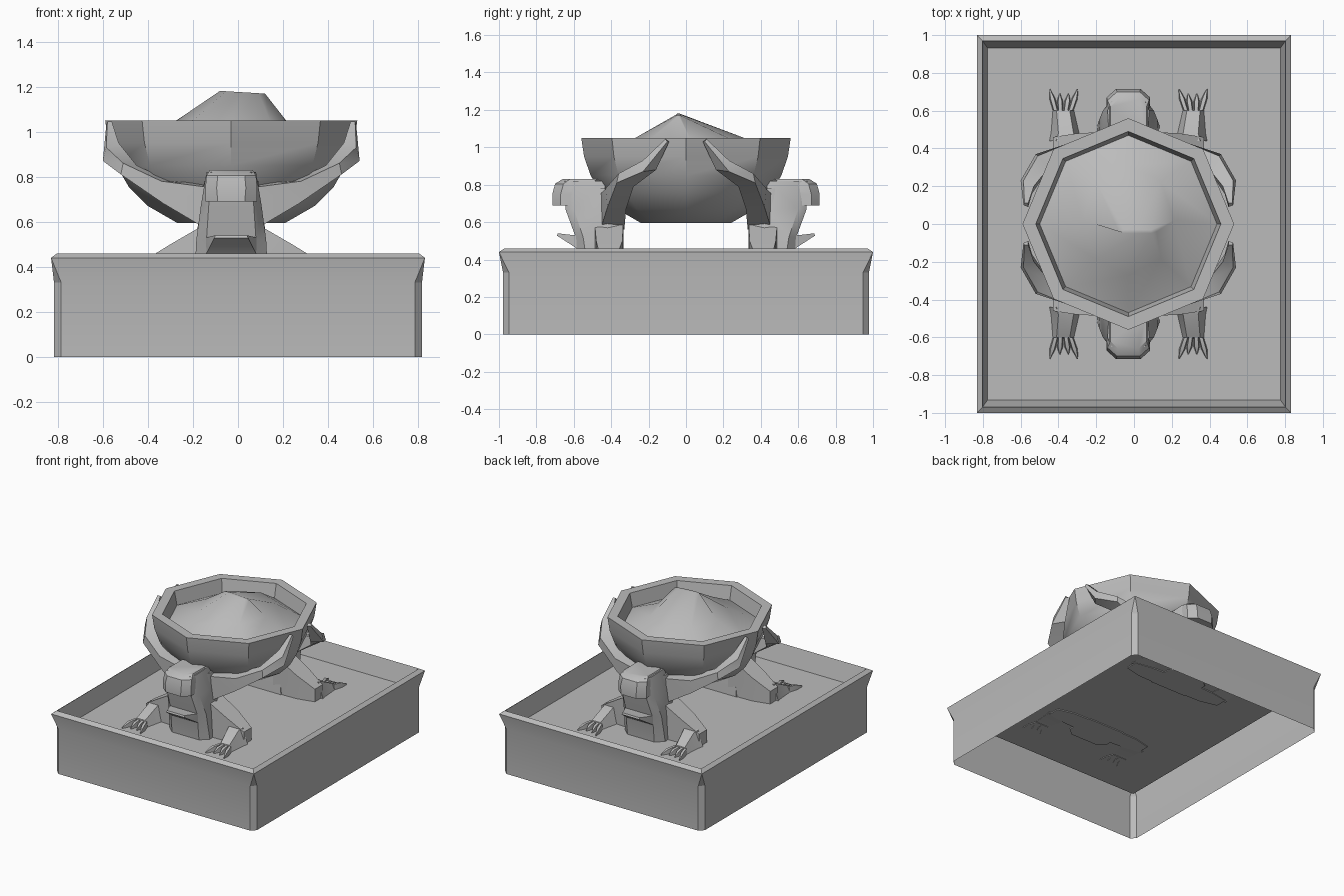
import bpy, bmesh, math

CX = -0.03  # the figures and bowl sit slightly left of the base centre

grey = bpy.data.materials.new("stone grey")
grey.diffuse_color = (0.5, 0.5, 0.5, 1)


def loft(name, rings, cap_start=True, cap_end=True, mirror=None, x=CX, angle=35):
    """Skin a list of equal-length point rings into one object."""
    bm = bmesh.new()
    loops = [[bm.verts.new(p) for p in ring] for ring in rings]
    n = len(loops[0])
    for a, b in zip(loops, loops[1:]):
        for i in range(n):
            j = (i + 1) % n
            bm.faces.new((a[i], a[j], b[j], b[i]))
    if cap_start:
        bm.faces.new(loops[0][::-1])
    if cap_end:
        bm.faces.new(loops[-1])
    bmesh.ops.remove_doubles(bm, verts=bm.verts, dist=0.0005)
    bmesh.ops.recalc_face_normals(bm, faces=bm.faces)
    mesh = bpy.data.meshes.new(name)
    bm.to_mesh(mesh)
    bm.free()
    mesh.materials.append(grey)
    ob = bpy.data.objects.new(name, mesh)
    bpy.context.collection.objects.link(ob)
    ob.location.x = x
    bpy.ops.object.select_all(action='DESELECT')
    ob.select_set(True)
    bpy.context.view_layer.objects.active = ob
    bpy.ops.object.shade_smooth_by_angle(angle=math.radians(angle))
    if mirror:
        mod = ob.modifiers.new("mirror", 'MIRROR')
        mod.use_axis = ('X' in mirror, 'Y' in mirror, False)
        mod.use_mirror_merge = False
    return ob


def rect(hx, hy, z, c):
    """Rectangle with chamfered corners of size c."""
    q = [(hx, hy - c), (hx - c, hy)]
    pts = q + [(-px, py) for px, py in q[::-1]]
    return [(px, py, z) for px, py in pts + [(-px, -py) for px, py in pts]]


def octagon(r, z):
    return [(r * math.cos(k * math.pi / 4), r * math.sin(k * math.pi / 4), z) for k in range(8)]


def hexring(z, f, yf, w, ym, b, yb):
    """Symmetric six-sided section: front, middle and back half widths."""
    return [(-f, yf, z), (f, yf, z), (w, ym, z), (b, yb, z), (-b, yb, z), (-w, ym, z)]


def slab(x, y0, y1, z0, z1):
    return [(x, y0, z0), (x, y1, z0), (x, y1, z1), (x, y0, z1)]


# Open-bottomed plinth with flared rim and sunken floor
loft("plinth", [rect(0.817, 0.978, 0, 0.032), rect(0.817, 0.978, 0.33, 0.032),
                rect(0.83, 1.0, 0.44, 0.0), rect(0.803, 0.97, 0.46, 0.0),
                rect(0.775, 0.932, 0.327, 0.0)],
     cap_start=False, x=0, angle=20)

# Eight-sided bowl
loft("bowl", [octagon(r, z) for r, z in
              [(0.24, 0.595), (0.37, 0.67), (0.455, 0.755), (0.51, 0.85), (0.545, 0.95),
               (0.56, 1.05), (0.49, 1.05), (0.465, 0.93)]], angle=40)

# Heaped contents with a short ridge on top
ridge = [(0.05 + 0.1 * math.cos(k * math.pi / 4), -0.04 + 0.012 * math.sin(k * math.pi / 4),
          1.175 - 0.006 * math.cos(k * math.pi / 4)) for k in range(8)]
mid = [(x * 0.9, y * 1.08 + 0.02, z) for x, y, z in octagon(0.27, 1.05)]
loft("heap", [octagon(0.47, 0.95), mid, ridge], cap_start=False, angle=50)

# Hooded head, one at each end
loft("hood", [hexring(0.32, 0.11, -0.57, 0.165, -0.52, 0.16, -0.44),
              hexring(0.52, 0.11, -0.59, 0.155, -0.55, 0.15, -0.44),
              hexring(0.67, 0.10, -0.645, 0.135, -0.60, 0.13, -0.44),
              hexring(0.82, 0.09, -0.65, 0.11, -0.60, 0.10, -0.43)], mirror='Y')

# Snout overhanging the throat
loft("snout", [hexring(0.69, 0.06, -0.715, 0.115, -0.67, 0.115, -0.56),
               hexring(0.75, 0.065, -0.715, 0.115, -0.67, 0.11, -0.56),
               hexring(0.805, 0.06, -0.70, 0.11, -0.655, 0.105, -0.52),
               hexring(0.83, 0.055, -0.66, 0.095, -0.62, 0.095, -0.47)], mirror='Y')

# Slender torso behind the hood
loft("torso", [hexring(0.32, 0.15, -0.50, 0.17, -0.42, 0.15, -0.33),
               hexring(0.50, 0.14, -0.50, 0.16, -0.42, 0.13, -0.345),
               hexring(0.64, 0.12, -0.50, 0.14, -0.42, 0.12, -0.36),
               hexring(0.78, 0.10, -0.50, 0.12, -0.45, 0.11, -0.385)], mirror='Y')

# Lower jaw flap tilting forward
loft("jaw", [[(-0.12, -0.54, 0.40), (0.12, -0.54, 0.40), (0.12, -0.55, 0.53), (-0.12, -0.55, 0.53)],
             [(-0.11, -0.585, 0.46), (0.11, -0.585, 0.46), (0.11, -0.60, 0.53), (-0.11, -0.60, 0.53)],
             [(-0.075, -0.69, 0.528), (0.075, -0.69, 0.528), (0.07, -0.685, 0.54), (-0.07, -0.685, 0.54)]],
     mirror='Y')

# Raised arms hugging the bowl, ending in pointed hands
loft("arm", [[(0.08, -0.46, 0.55), (0.08, -0.33, 0.56), (0.08, -0.34, 0.77), (0.08, -0.46, 0.75)],
             [(0.30, -0.42, 0.68), (0.27, -0.32, 0.67), (0.27, -0.34, 0.78), (0.31, -0.43, 0.78)],
             [(0.49, -0.37, 0.81), (0.43, -0.28, 0.79), (0.42, -0.30, 0.85), (0.48, -0.36, 0.86)],
             [(0.57, -0.23, 0.87), (0.51, -0.16, 0.88), (0.50, -0.20, 0.95), (0.555, -0.23, 0.93)],
             [(0.555, -0.10, 1.03), (0.53, -0.09, 1.03), (0.53, -0.11, 1.045), (0.55, -0.11, 1.045)]],
     mirror='XY')

# Splayed thighs
loft("leg", [slab(0.08, -0.49, -0.335, 0.32, 0.61), slab(0.27, -0.48, -0.34, 0.32, 0.50),
             slab(0.40, -0.46, -0.37, 0.32, 0.42)], mirror='XY')

# Feet pointing outward
loft("foot", [[(0.24, -0.44, 0.32), (0.42, -0.44, 0.32), (0.38, -0.44, 0.44), (0.27, -0.44, 0.45)],
              [(0.26, -0.48, 0.325), (0.41, -0.48, 0.325), (0.37, -0.48, 0.43), (0.29, -0.48, 0.44)],
              [(0.29, -0.61, 0.325), (0.40, -0.61, 0.325), (0.38, -0.60, 0.37), (0.31, -0.60, 0.37)]],
     mirror='XY')

# Four clawed toes per foot
for k, (root, tip, reach) in enumerate([(0.305, 0.268, -0.715), (0.33, 0.316, -0.69),
                                        (0.36, 0.363, -0.69), (0.385, 0.416, -0.715)]):
    rings = []
    for t, w, h in [(0, 0.015, 0.035), (0.55, 0.017, 0.03), (1, 0.003, 0.006)]:
        cx, y = root + (tip - root) * t, -0.60 + (reach + 0.60) * t
        rings.append([(cx - w, y, 0.322), (cx + w, y, 0.322),
                      (cx + w * 0.6, y, 0.33 + h), (cx - w * 0.6, y, 0.33 + h)])
    loft("toe_%d" % (k + 1), rings, mirror='XY')
